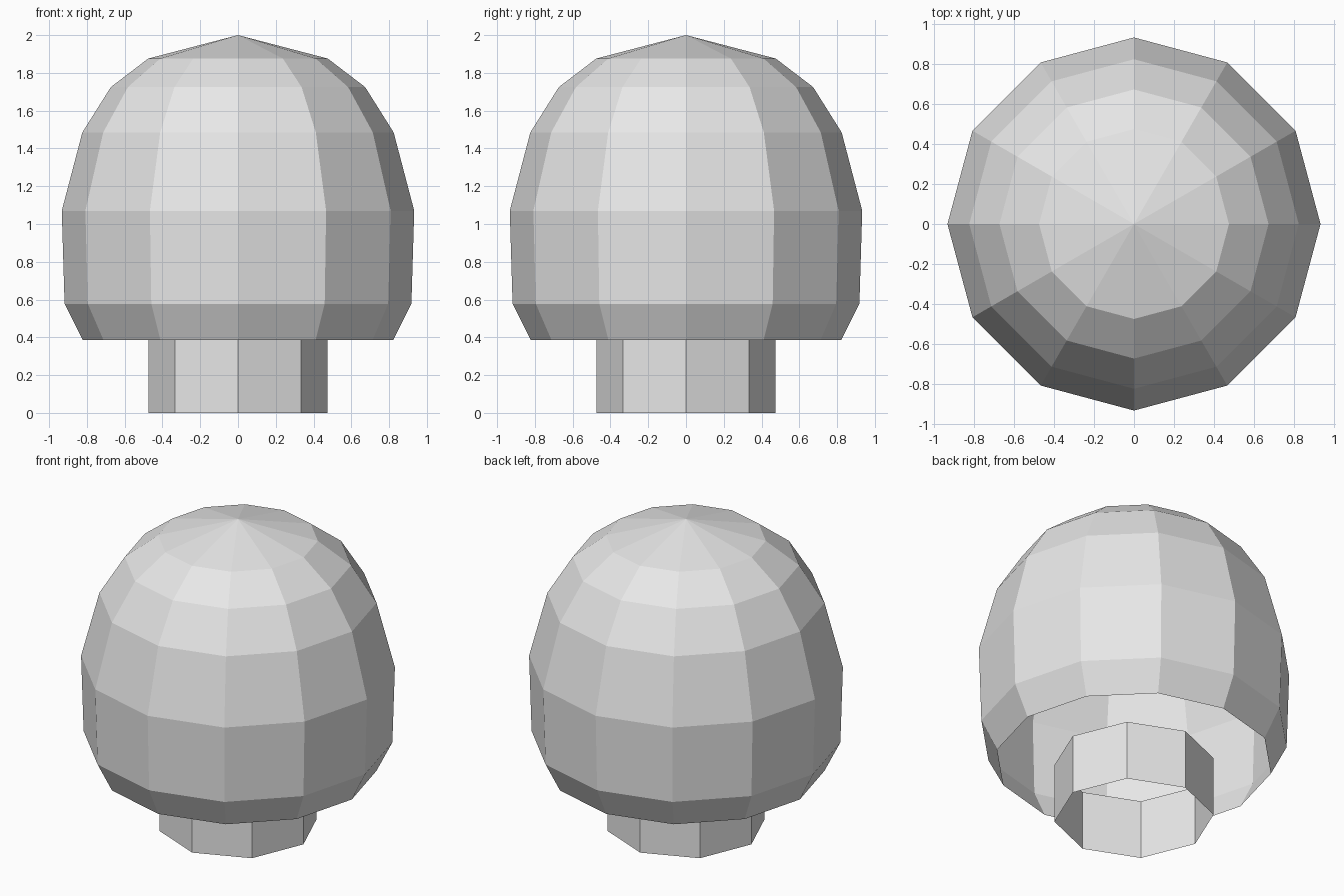
import bpy
import bmesh
from math import cos, sin, tau

cube = bpy.data.objects.get("Cube")
if cube:
    bpy.data.objects.remove(cube, do_unlink=True)

grey = bpy.data.materials.new("plain grey")
grey.use_nodes = True
grey.diffuse_color = (0.8, 0.8, 0.8, 1)
grey.node_tree.nodes["Principled BSDF"].inputs["Base Color"].default_value = (0.8, 0.8, 0.8, 1)


def lathe_shell(name, profile, sides, apex=None):
    """Flat-faced open shell from (radius, z) rings, with an optional peak."""
    bm = bmesh.new()
    rings = [[bm.verts.new((r * cos(tau * i / sides), r * sin(tau * i / sides), z))
              for i in range(sides)] for r, z in profile]
    for low, high in zip(rings, rings[1:]):
        for i in range(sides):
            j = (i + 1) % sides
            bm.faces.new((low[i], low[j], high[j], high[i]))
    if apex is not None:
        tip = bm.verts.new((0, 0, apex))
        for i in range(sides):
            bm.faces.new((rings[-1][i], rings[-1][(i + 1) % sides], tip))
    mesh = bpy.data.meshes.new(name)
    bm.to_mesh(mesh)
    bm.free()
    mesh.materials.append(grey)
    obj = bpy.data.objects.new(name, mesh)
    bpy.context.collection.objects.link(obj)
    return obj


# Hollow stem, open at both ends
lathe_shell("stem", [(0.473, 0), (0.473, 0.387)], 8)

# Hollow domed cap, open underneath
cap_profile = [(0.823, 0.387), (0.918, 0.577), (0.933, 1.07),
               (0.824, 1.485), (0.673, 1.725), (0.475, 1.876)]
lathe_shell("cap", cap_profile, 12, apex=2.0)
